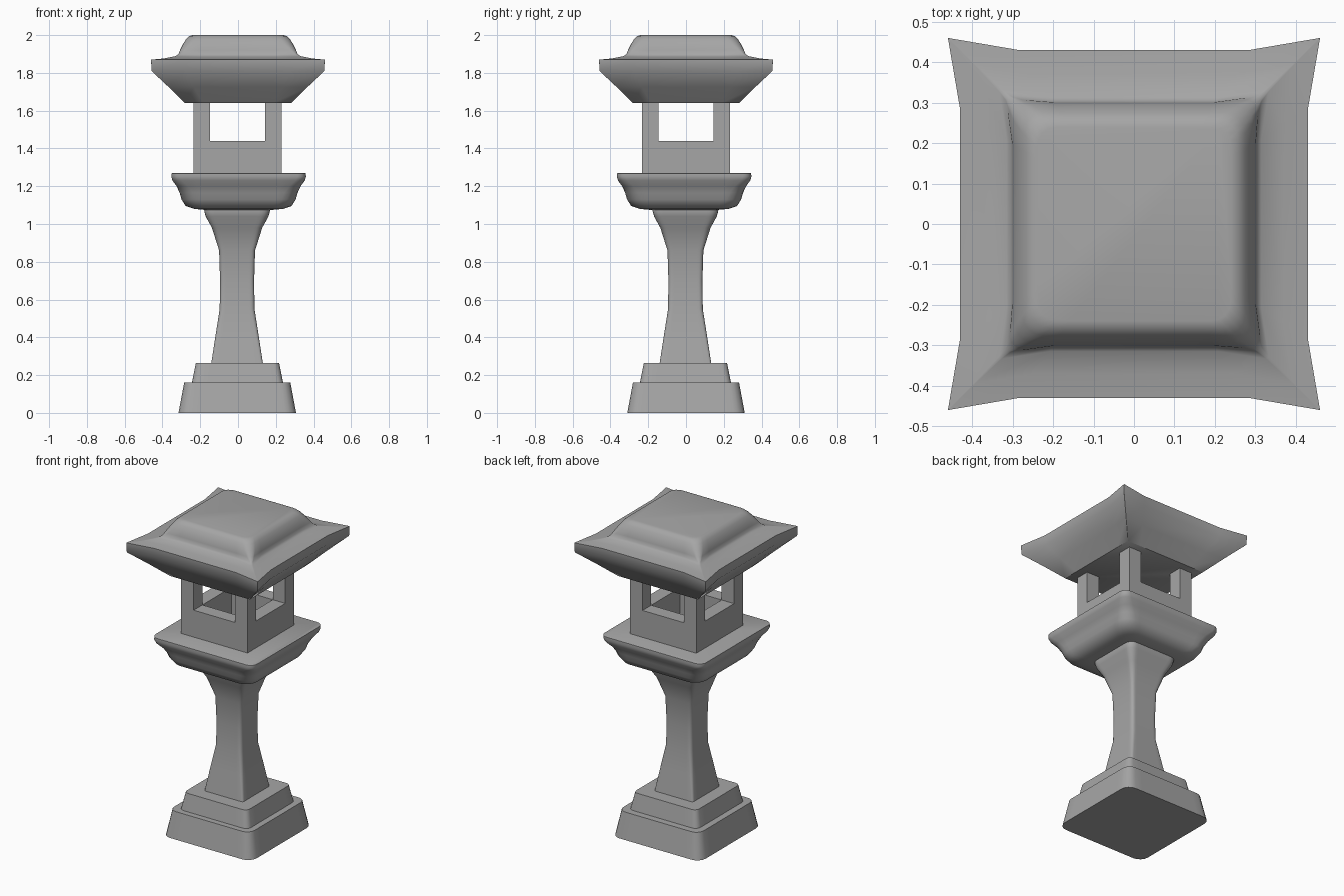
import bpy, bmesh, math
from itertools import product

if "Cube" in bpy.data.objects:
    bpy.data.objects.remove(bpy.data.objects["Cube"])

stone = bpy.data.materials.new("dark_stone")
stone.diffuse_color = (0.38, 0.38, 0.38, 1)
stone.use_nodes = True
stone.node_tree.nodes["Principled BSDF"].inputs["Base Color"].default_value = stone.diffuse_color


def section(h, r, flare=0.0, seg=4, flat=0.66):
    """Square outline with rounded corners (radius r) pulled out by flare."""
    pts = []
    c = h + flare - r
    arc = [math.pi / 2 * i / seg for i in range(seg + 1)]
    corner = [(h, h * flat)] + [(c + r * math.cos(a), c + r * math.sin(a)) for a in arc] + [(h * flat, h)]
    for k in range(4):
        s, t = math.sin(k * math.pi / 2), math.cos(k * math.pi / 2)
        pts += [(x * t - y * s, x * s + y * t) for x, y in corner]
    return pts


def finish(bm, name, angle=35):
    bmesh.ops.remove_doubles(bm, verts=bm.verts, dist=1e-5)
    bmesh.ops.recalc_face_normals(bm, faces=bm.faces)
    me = bpy.data.meshes.new(name)
    bm.to_mesh(me)
    bm.free()
    me.materials.append(stone)
    ob = bpy.data.objects.new(name, me)
    bpy.context.collection.objects.link(ob)
    bpy.ops.object.select_all(action='DESELECT')
    ob.select_set(True)
    bpy.context.view_layer.objects.active = ob
    bpy.ops.object.shade_smooth_by_angle(angle=math.radians(angle))
    return ob


def loft(name, rows, offset=(0, 0), angle=35):
    """Skin through rows of (half width, z, corner radius, corner flare)."""
    bm = bmesh.new()
    rings = [[bm.verts.new((x + offset[0], y + offset[1], z))
              for x, y in section(h, r, f)] for h, z, r, f in rows]
    n = len(rings[0])
    for a, b in zip(rings, rings[1:]):
        for i in range(n):
            j = (i + 1) % n
            bm.faces.new((a[i], a[j], b[j], b[i]))
    bm.faces.new(rings[0][::-1])
    bm.faces.new(rings[-1])
    return finish(bm, name, angle)


# Stepped base
loft("base_lower", [(0.311, 0, 0.06, 0), (0.281, 0.16, 0.05, 0)], (-0.004, 0))
loft("base_upper", [(0.242, 0.155, 0.035, 0), (0.22, 0.265, 0.03, 0)], (-0.003, -0.003))

# Waisted pillar
loft("pillar", [(0.137, 0.26, 0.012, 0), (0.114, 0.41, 0.016, 0), (0.092, 0.55, 0.02, 0),
                (0.09, 0.70, 0.02, 0), (0.095, 0.86, 0.02, 0), (0.133, 0.98, 0.03, 0),
                (0.166, 1.04, 0.04, 0), (0.174, 1.07, 0.045, 0), (0.172, 1.085, 0.045, 0)],
     (-0.005, -0.003))

# Moulded platform under the light chamber
loft("platform", [(0.18, 1.075, 0.05, 0), (0.235, 1.08, 0.07, 0), (0.28, 1.095, 0.075, 0),
                  (0.302, 1.13, 0.075, 0), (0.312, 1.165, 0.07, 0), (0.328, 1.20, 0.06, 0),
                  (0.35, 1.23, 0.05, 0), (0.356, 1.25, 0.045, 0), (0.355, 1.268, 0.045, 0),
                  (0.35, 1.27, 0.04, 0)], (0.003, -0.01), 50)

# Hollow light chamber: low walls with four corner posts, skinned from a cell grid
xs, zs = (-0.232, -0.145, 0.145, 0.232), (1.265, 1.44, 1.645)
solid = {(i, j, k) for i, j, k in product(range(3), range(3), range(2))
         if (i != 1 and j != 1) or (k == 0 and (i, j) != (1, 1))}
bm = bmesh.new()
for cell in solid:
    for axis, step in product(range(3), (0, 1)):
        near = list(cell)
        near[axis] += 2 * step - 1
        if tuple(near) in solid:
            continue
        u, v = [a for a in range(3) if a != axis]
        quad = []
        for du, dv in ((0, 0), (1, 0), (1, 1), (0, 1)):
            p = list(cell)
            p[axis] += step
            p[u] += du
            p[v] += dv
            quad.append(bm.verts.new((xs[p[0]] - 0.003, xs[p[1]], zs[p[2]])))
        bm.faces.new(quad)
finish(bm, "light_chamber", 30)

# Roof underside: straight slope with pulled-out corners and a thin rim
E = 0.0005  # sharp corner radius
loft("roof_eaves", [(0.28, 1.64, E, 0), (0.355, 1.725, E, 0.012),
                    (0.424, 1.81, E, 0.034), (0.43, 1.87, E, 0.03),
                    (0.40, 1.868, E, 0.02)], angle=46)

# Roof top: gently rising skirt that blends into the domed cap
loft("roof_cap", [(0.43, 1.87, E, 0.03), (0.37, 1.876, 0.002, 0.024), (0.315, 1.888, 0.006, 0.018),
                  (0.303, 1.898, 0.012, 0.013), (0.301, 1.92, 0.03, 0.006),
                  (0.291, 1.95, 0.045, 0.002), (0.275, 1.978, 0.05, 0),
                  (0.258, 1.995, 0.05, 0), (0.24, 2.0, 0.05, 0)], angle=75)
